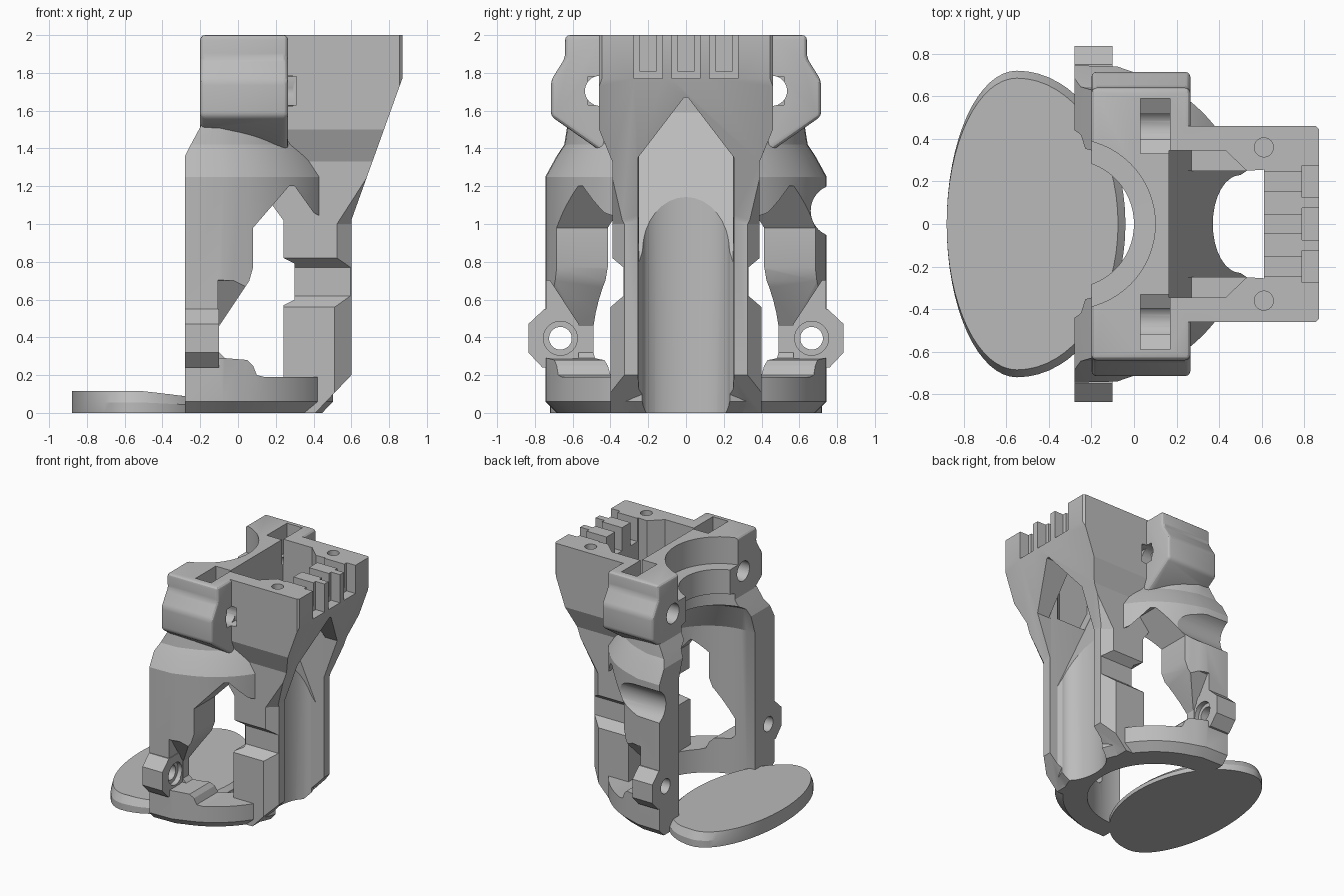
import bpy, bmesh, math
from mathutils import Vector

if "Cube" in bpy.data.objects:
    bpy.data.objects.remove(bpy.data.objects["Cube"], do_unlink=True)

grey = bpy.data.materials.new("plain grey")
grey.use_nodes = True
colour = (0.5, 0.5, 0.5, 1)
grey.diffuse_color = colour
grey.node_tree.nodes["Principled BSDF"].inputs["Base Color"].default_value = colour


def loft(name, rings):
    """Closed solid through matching rings of points."""
    bm = bmesh.new()
    rows = [[bm.verts.new(p) for p in ring] for ring in rings]
    n = len(rows[0])
    for low, high in zip(rows, rows[1:]):
        for i in range(n):
            j = (i + 1) % n
            bm.faces.new((low[i], low[j], high[j], high[i]))
    bm.faces.new(rows[0])
    bm.faces.new(rows[-1])
    bmesh.ops.recalc_face_normals(bm, faces=bm.faces)
    mesh = bpy.data.meshes.new(name)
    bm.to_mesh(mesh)
    bm.free()
    mesh.materials.append(grey)
    ob = bpy.data.objects.new(name, mesh)
    bpy.context.collection.objects.link(ob)
    return ob


def prism(name, pts, axis, a, b):
    """Outline extruded along an axis; points use the other two axes in order."""
    k = "xyz".index(axis)
    return loft(name, [[Vector((*p[:k], d, *p[k:])) for p in pts] for d in (a, b)])


def at_height(pts, z):
    return [Vector((x, y, z)) for x, y in pts]


def circle(u, v, r, n=32):
    return [(u + r * math.cos(2 * math.pi * i / n), v + r * math.sin(2 * math.pi * i / n))
            for i in range(n)]


def rect(u0, v0, u1, v1):
    return [(u0, v0), (u1, v0), (u1, v1), (u0, v1)]


def mirrored(half):
    return half + [(-u, v) for u, v in reversed(half)]


def flip(pts, s):
    return [(s * u, v) for u, v in pts]


def apply(ob, mod):
    bpy.context.view_layer.objects.active = ob
    bpy.ops.object.modifier_apply(modifier=mod.name)


def combine(ob, other, op="DIFFERENCE"):
    mod = ob.modifiers.new("combine", "BOOLEAN")
    mod.operation, mod.solver, mod.object = op, "EXACT", other
    apply(ob, mod)
    bpy.data.objects.remove(other, do_unlink=True)


def soften(ob, width, segments=3):
    mod = ob.modifiers.new("soften", "BEVEL")
    mod.width, mod.segments = width, segments
    apply(ob, mod)


# Half-round lower shell with chamfered foot and sloping shoulders
CX, R = -0.2, 0.74
arc = [(CX + R * math.sin(math.radians(t)), R * math.cos(math.radians(t)))
       for t in range(16, 165, 4)]
outline = [(-0.28, 0.745), (-0.08, 0.74)] + arc + [(-0.08, -0.74), (-0.28, -0.745)]


def shell_ring(z, inset, front):
    k = 1 - inset / R
    return [Vector((front if x == -0.28 else CX + (x - CX) * k, y * k, z)) for x, y in outline]


body = loft("main_housing", [shell_ring(0, 0.06, -0.28), shell_ring(0.06, 0, -0.28),
                             shell_ring(1.25, 0, -0.28), shell_ring(1.36, 0.06, -0.28),
                             shell_ring(1.42, 0.1, -0.25), shell_ring(1.55, 0.12, -0.18)])

# Pointed side windows, with a hollow beside each lug
window = [(-0.1, 0.32), (-0.07, 0.29), (0.05, 0.28), (0.08, 0.25), (0.1, 0.2), (0.14, 0.19),
          (0.6, 0.19), (0.6, 0.95), (0.4, 1.06), (0.3, 1.2), (0.27, 1.2), (0.08, 0.98),
          (0.08, 0.77), (0.06, 0.7), (-0.1, 0.46)]
combine(body, prism("window_cutter", window, "y", -1, 1))
for s in (1, -1):
    hollow = [(0.8, 0.71), (0.72, 0.7), (0.57, 0.47), (0.57, 0.29), (0.8, 0.29)]
    combine(body, prism("hollow_cutter", flip(hollow, s), "x", -0.105, 0.15))

# Upper clamp block
block = prism("clamp_block", mirrored([(0.4, 1.35), (0.715, 1.57), (0.715, 1.76),
                                      (0.64, 1.88), (0.64, 2.0)]), "x", -0.2, 0.265)
soften(block, 0.025)
combine(body, block, "UNION")

# Rear arm: side profile trimmed by the back profile
arm = prism("rear_arm", [(0.0, 2), (0.87, 2), (0.87, 1.77), (0.6, 1.02), (0.6, 0.2),
                         (0.41, 0), (0.24, 0), (0.24, 0.57), (0.3, 0.6), (0.3, 0.79),
                         (0.24, 0.82), (0.24, 1.02), (0.0, 1.35)], "y", -0.6, 0.6)
back = mirrored([(0.4, -0.1), (0.4, 0.56), (0.33, 0.62), (0.33, 0.77), (0.39, 0.82),
                 (0.39, 1.33), (0.46, 1.5), (0.46, 2.1)])
combine(arm, prism("arm_trim", back, "x", -0.5, 1), "INTERSECT")
for s in (1, -1):
    corner = [(0.5, s * 0.41), (0.62, s * 0.31), (0.62, s * 0.41)]
    faded = [(0.7, s * 0.47), (0.77, s * 0.41), (0.77, s * 0.47)]
    combine(arm, loft("rib_chamfer", [at_height(corner, -0.1), at_height(corner, 1.0),
                                      at_height(faded, 1.42)]))
    combine(arm, prism("arm_chamfer", [(0.845, s * 0.47), (0.88, s * 0.435), (0.88, s * 0.47)],
                       "z", -0.1, 2.1))
combine(body, arm, "UNION")

# Screw lugs low on each side
for s in (1, -1):
    lug = [(0.6, 0.24), (0.76, 0.24), (0.835, 0.32), (0.835, 0.47), (0.75, 0.55), (0.6, 0.55)]
    combine(body, prism("screw_lug", flip(lug, s), "x", -0.28, -0.1), "UNION")

# Stepped round bore open to the front face: radius, centre, height
bore = [(0.5, CX, -0.1), (0.5, CX, 1.2), (0.42, -0.27, 1.42), (0.36, -0.3, 1.46),
        (0.36, -0.3, 1.56), (0.3, -0.3, 1.58), (0.3, -0.3, 1.78), (0.4, -0.3, 1.781),
        (0.4, -0.3, 2.1)]
combine(body, loft("bore_cutter", [at_height(circle(c, 0, r, 64), z) for r, c, z in bore]))

# Concave rear channel with gable top, and the cavity above it
channel = [(0.37 + 0.13 * (1 - math.cos(t)), 0.23 * math.sin(t))
           for t in (math.pi * (i / 16 - 0.5) for i in range(17))]
channel = [(0.61, -0.255), (0.53, -0.25)] + channel + [(0.53, 0.25), (0.61, 0.255)]
combine(body, prism("channel_cutter", channel, "z", -0.1, 2.1))
gable = mirrored([(0.255, -0.1), (0.255, 1.35), (0.01, 1.67)])
combine(body, prism("gable_cutter", gable, "x", 0.59, 1))
slope = [(0.17, 2.1), (0.17, 1.58), (0.6, 0.64), (0.6, 2.1)]
combine(body, prism("slope_cutter", slope, "y", -0.25, 0.25))


def cavity(front, z):
    return at_height([(front, -0.345), (0.43, -0.345), (0.53, -0.25), (0.53, 0.25),
                      (0.43, 0.345), (front, 0.345)], z)


combine(body, loft("cavity_cutter", [cavity(0.27, 1.37), cavity(0.165, 1.59),
                                     cavity(0.165, 2.1)]))

# Pockets, screw holes and side slots
for s in (1, -1):
    pocket = [(0.33, 2.1), (0.33, 1.8), (0.46, 1.72), (0.59, 1.8), (0.59, 2.1)]
    combine(body, prism("pocket_cutter", flip(pocket, s), "x", 0.03, 0.17))
    combine(body, prism("top_hole", circle(0.61, s * 0.36, 0.045, 24), "z", 1.8, 2.1))
    combine(body, prism("clamp_hole", circle(s * 0.455, 1.705, 0.08), "x", -0.4, 0.29))
    combine(body, prism("lug_hole", circle(s * 0.665, 0.395, 0.06), "x", -0.4, 0.0))
    combine(body, prism("lug_recess", circle(s * 0.665, 0.395, 0.09), "x", -0.14, 0.0))
    side = rect(0.24, min(s * 0.38, s * 0.52), 0.31, max(s * 0.38, s * 0.52))
    combine(body, prism("side_slot", side, "z", 1.63, 1.78))

# Comb of slots along the rear top edge, open to the cavity
for y in (-0.2, 0, 0.2):
    combine(body, prism("slot_wide", rect(y - 0.075, 1.77, y + 0.075, 2.1), "x", 0.79, 1))
    combine(body, prism("slot_narrow", rect(y - 0.045, 1.81, y + 0.045, 2.1), "x", 0.57, 1))

# Finger scallop on the left side only
combine(body, prism("scallop_cutter", circle(0.8, 1.07, 0.14), "x", -0.5, 0.5))


# Oval foot plate with chamfered rim
def plate_ring(inset, z, drop):
    ring = []
    for i in range(64):
        c, s = math.cos(i * math.pi / 32), math.sin(i * math.pi / 32)
        reach = 0.51 if c > 0 else 0.33
        x = -0.55 + (reach - inset * (c > 0)) * c
        ring.append(Vector((x, (0.72 - inset) * s, z - drop * max(0, x + 0.5))))
    return ring


plate = loft("foot_plate", [plate_ring(0, 0, 0), plate_ring(0, 0.055, 0.05),
                            plate_ring(0.035, 0.115, 0.12)])

for ob in (body, plate):
    bpy.ops.object.select_all(action="DESELECT")
    ob.select_set(True)
    bpy.context.view_layer.objects.active = ob
    bpy.ops.object.shade_smooth_by_angle(angle=math.radians(20))
